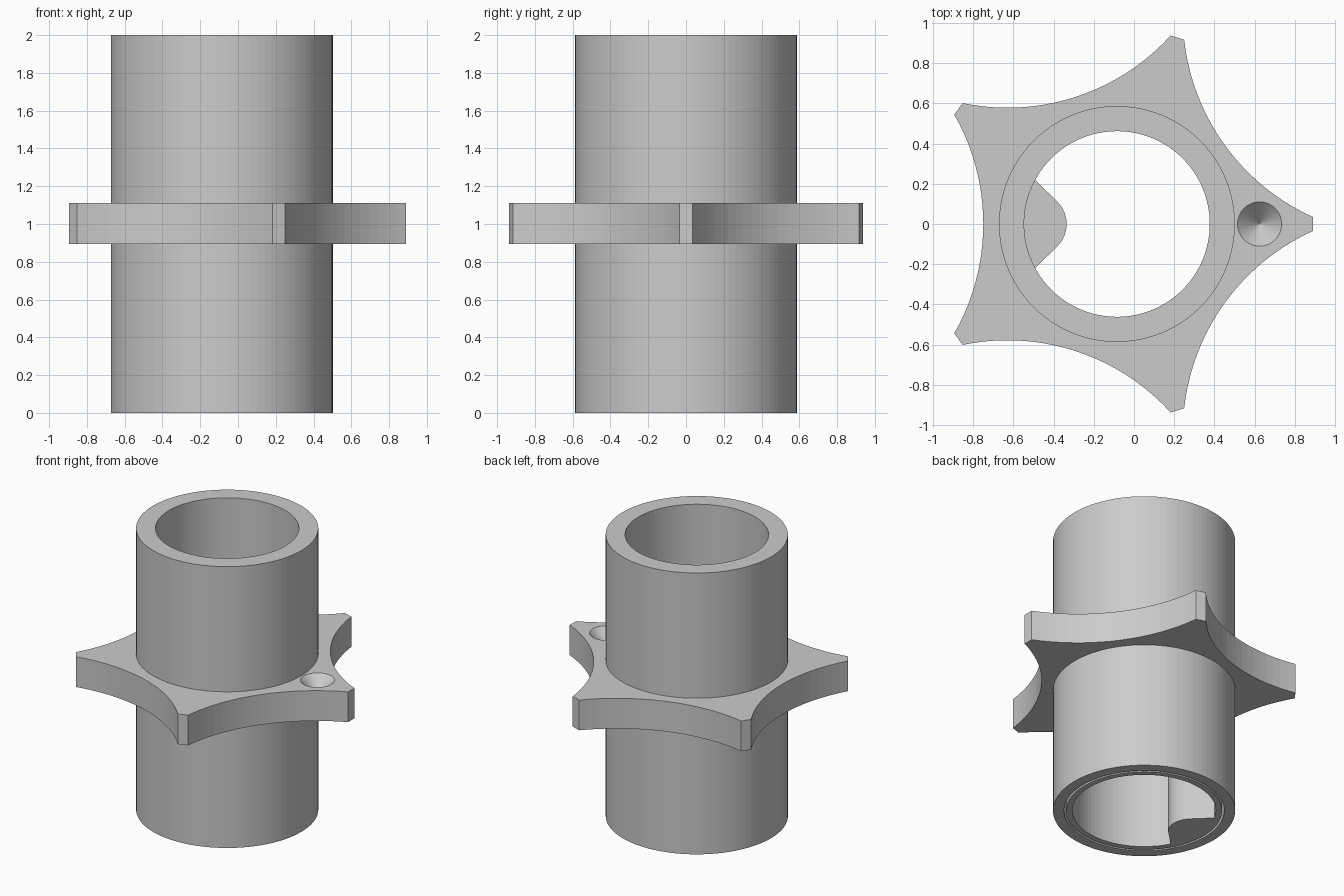
import bpy
import bmesh
from math import sin, cos, pi, radians, asin, hypot
from mathutils import Matrix, Vector

cube = bpy.data.objects.get("Cube")
if cube:
    bpy.data.objects.remove(cube)

AXIS_X = -0.085       # tube axis, offset so the whole model is centred
SEGMENTS = 96
BORE = 0.462

grey = bpy.data.materials.new("plain grey")
grey.use_nodes = True
grey.diffuse_color = (0.6, 0.6, 0.6, 1)
grey.node_tree.nodes["Principled BSDF"].inputs["Base Color"].default_value = (0.6, 0.6, 0.6, 1)


def finish(name, bm):
    """Turn a bmesh into a grey object on the tube axis."""
    bmesh.ops.recalc_face_normals(bm, faces=bm.faces)
    mesh = bpy.data.meshes.new(name)
    bm.to_mesh(mesh)
    bm.free()
    mesh.materials.append(grey)
    obj = bpy.data.objects.new(name, mesh)
    obj.location.x = AXIS_X
    bpy.context.collection.objects.link(obj)
    return obj


def lathe(name, profile):
    """Revolve a closed (radius, height) profile around the axis."""
    bm = bmesh.new()
    rings = []
    for i in range(SEGMENTS):
        a = 2 * pi * i / SEGMENTS
        rings.append([bm.verts.new((r * cos(a), r * sin(a), z)) for r, z in profile])
    n = len(profile)
    for i, ring in enumerate(rings):
        nxt = rings[(i + 1) % SEGMENTS]
        for j in range(n):
            k = (j + 1) % n
            bm.faces.new((ring[j], nxt[j], nxt[k], ring[k]))
    return finish(name, bm)


def prism(name, outline, z0, z1):
    """Extrude a flat outline between two heights."""
    bm = bmesh.new()
    face = bm.faces.new([bm.verts.new((x, y, z0)) for x, y in outline])
    top = bmesh.ops.extrude_face_region(bm, geom=[face])["geom"]
    verts = [v for v in top if isinstance(v, bmesh.types.BMVert)]
    bmesh.ops.translate(bm, verts=verts, vec=(0, 0, z1 - z0))
    return finish(name, bm)


def arc(cx, radius, start, end, steps):
    """Points on an arc whose centre lies on the x axis."""
    angles = [start + (end - start) * i / steps for i in range(steps + 1)]
    return [(cx + radius * cos(a), radius * sin(a)) for a in angles]


def cut(target, r_low, r_high, centre, depth):
    """Subtract a cone or cylinder from the target."""
    bm = bmesh.new()
    bmesh.ops.create_cone(bm, cap_ends=True, segments=48, radius1=r_low, radius2=r_high,
                          depth=depth, matrix=Matrix.Translation(centre))
    cutter = finish("cutter", bm)
    cutter.hide_render = True
    mod = target.modifiers.new("cut", "BOOLEAN")
    mod.operation = "DIFFERENCE"
    mod.solver = "EXACT"
    mod.object = cutter
    bpy.context.view_layer.objects.active = target
    bpy.ops.object.modifier_apply(modifier=mod.name)
    bpy.data.objects.remove(cutter)


# Tube with a narrow ring slot in its lower rim
lathe("tube", [(0.587, 0), (0.587, 2), (BORE, 2), (BORE, 0),
               (0.502, 0), (0.502, 0.3), (0.516, 0.3), (0.516, 0)])

# Five-pointed collar: blunt tips joined by concave arcs
TIP, HALF_WIDTH, WAIST = 0.975, 0.035, 0.665
half = pi / 5
corner = Vector((TIP * cos(half) + HALF_WIDTH * sin(half),
                 TIP * sin(half) - HALF_WIDTH * cos(half)))
sag = corner.x - WAIST
radius = (corner.y ** 2 + sag ** 2) / (2 * sag)
sweep = asin(corner.y / radius)
side = arc(WAIST + radius, radius, pi + sweep, pi - sweep, 20)
outline = []
for i in range(5):
    turn = Matrix.Rotation(half * (2 * i + 1), 2)
    outline += [tuple(turn @ Vector(p)) for p in side]
collar = prism("star_collar", outline, 0.895, 1.11)
cut(collar, 0.55, 0.55, (0, 0, 1), 1)

# Conical dimple marking one point of the collar
DIMPLE, EXTRA = 0.11, 0.02
cut(collar, 0, DIMPLE + EXTRA, (0.71, 0, 1.11 + (EXTRA - DIMPLE) / 2), DIMPLE + EXTRA)

# Rounded guide lug inside the bore
spread = radians(28.5)
nose = 0.157
lug = arc(0, BORE + 0.006, pi + spread, pi - spread, 16)
lug += arc(-0.25 - nose, nose, pi / 4, -pi / 4, 12)
prism("guide_lug", lug, 0, 0.6)
